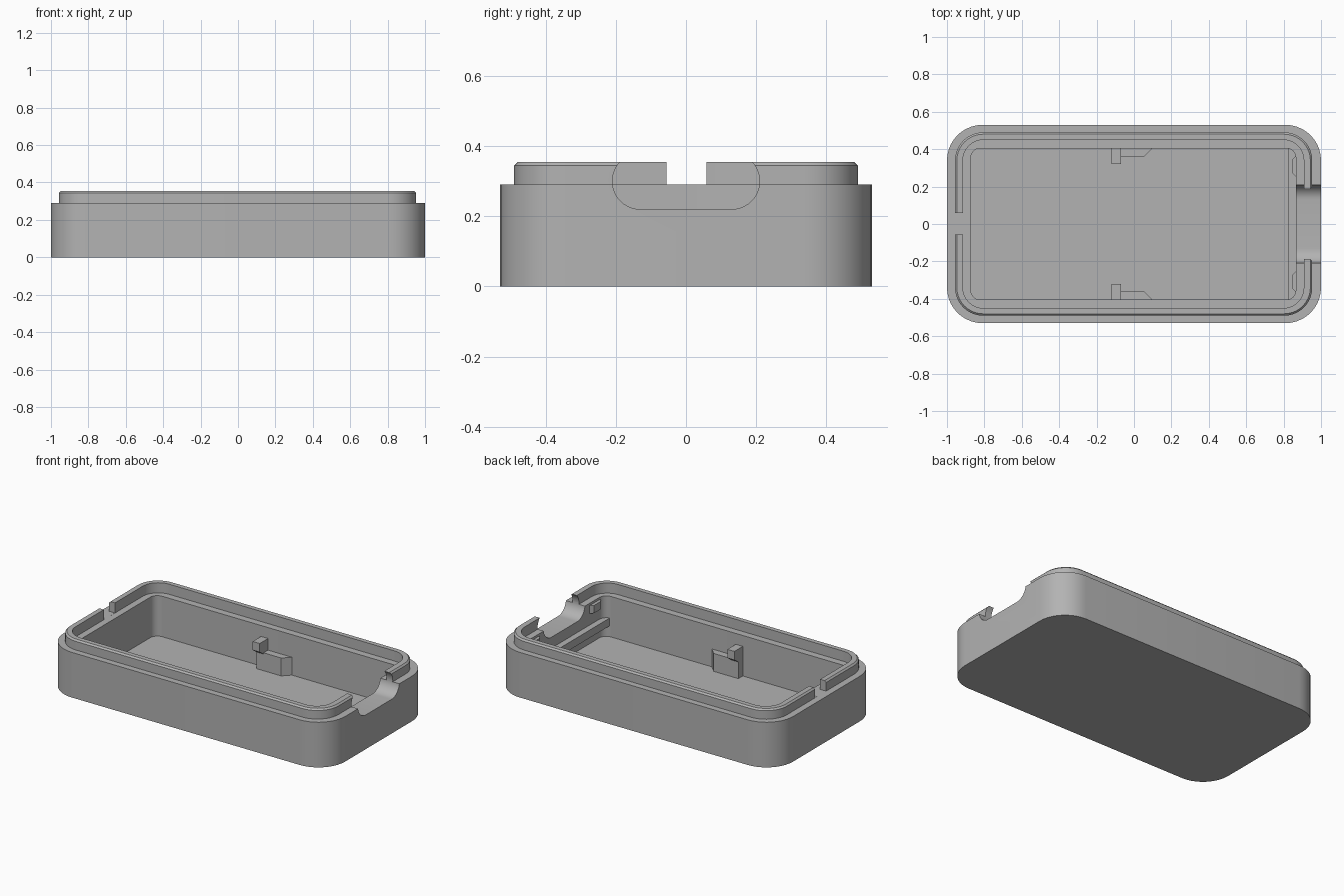
import bpy, bmesh, math
from mathutils import Vector

if "Cube" in bpy.data.objects:
    bpy.data.objects.remove(bpy.data.objects["Cube"])

grey = bpy.data.materials.new("plain grey")
grey.use_nodes = True
colour = (0.45, 0.45, 0.45, 1)
grey.diffuse_color = colour
grey.node_tree.nodes["Principled BSDF"].inputs["Base Color"].default_value = colour


def add_object(name, bm):
    bmesh.ops.recalc_face_normals(bm, faces=bm.faces)
    mesh = bpy.data.meshes.new(name)
    bm.to_mesh(mesh)
    bm.free()
    mesh.materials.append(grey)
    obj = bpy.data.objects.new(name, mesh)
    bpy.context.collection.objects.link(obj)
    return obj


def rounded(x0, x1, y0, y1, r, steps=10):
    """Corner points of a rounded rectangle, counter-clockwise."""
    pts = []
    corners = [(x1 - r, y1 - r), (x0 + r, y1 - r), (x0 + r, y0 + r), (x1 - r, y0 + r)]
    for i, (cx, cy) in enumerate(corners):
        for k in range(steps + 1):
            a = math.pi / 2 * (i + k / steps)
            pts.append((cx + r * math.cos(a), cy + r * math.sin(a)))
    return pts


def skin(name, loops):
    """Closed solid through a stack of equal-length point loops."""
    bm = bmesh.new()
    rings = [[bm.verts.new(p) for p in loop] for loop in loops]
    for a, b in zip(rings, rings[1:]):
        for i in range(len(a)):
            j = (i + 1) % len(a)
            bm.faces.new((a[i], a[j], b[j], b[i]))
    bm.faces.new(rings[0])
    bm.faces.new(rings[-1])
    return add_object(name, bm)


def prism(name, outline, lo, hi, axis):
    """Extrude a 2D outline along x (outline is y,z), y (x,z) or z (x,y)."""
    def place(p, h):
        v = list(p)
        v.insert(axis, h)
        return Vector(v)
    return skin(name, [[place(p, h) for p in outline] for h in (lo, hi)])


def box(name, x, y, z):
    return prism(name, [(x[0], y[0]), (x[1], y[0]), (x[1], y[1]), (x[0], y[1])], z[0], z[1], 2)


# Tray: outer wall, step, raised lip with chamfer, inner ledge, cavity floor
sections = [
    (-1.0, 1.0, 0.53, 0.19, 0.0),
    (-1.0, 1.0, 0.53, 0.19, 0.29),
    (-0.957, 0.953, 0.49, 0.15, 0.29),
    (-0.957, 0.953, 0.49, 0.15, 0.345),
    (-0.947, 0.943, 0.48, 0.14, 0.355),
    (-0.915, 0.908, 0.45, 0.11, 0.355),
    (-0.915, 0.908, 0.45, 0.11, 0.29),
    (-0.872, 0.865, 0.405, 0.05, 0.29),
    (-0.872, 0.865, 0.405, 0.05, 0.03),
]
tray = skin("tray", [[(px, py, z) for px, py in rounded(x0, x1, -y, y, r)]
                     for x0, x1, y, r, z in sections])

# Openings: rounded port in one end, lip gap in the other
port = prism("port_cutter", rounded(-0.21, 0.21, 0.22, 0.38, 0.0799), 0.84, 1.1, 0)
gap = box("gap_cutter", (-1.1, -0.9), (-0.055, 0.058), (0.2902, 0.5))
bpy.context.view_layer.objects.active = tray
for cutter in (port, gap):
    mod = tray.modifiers.new("cut", "BOOLEAN")
    mod.operation = "DIFFERENCE"
    mod.solver = "EXACT"
    mod.object = cutter
    bpy.ops.object.modifier_apply(modifier=mod.name)
    bpy.data.objects.remove(cutter)

# Smooth the rounded corners, keep edges sharp
bpy.ops.object.select_all(action="DESELECT")
tray.select_set(True)
bpy.ops.object.shade_smooth_by_angle(angle=math.radians(30))

# Board rail along the port end
box("board_rail", (0.825, 0.87), (-0.406, 0.406), (0.10, 0.15))

for side, s in (("front", -1), ("back", 1)):
    # Board clip: post, overhanging hook and bevelled support
    box(f"{side}_clip_post", (-0.12, -0.07), sorted((s * 0.36, s * 0.41)), (0.025, 0.22))
    prism(f"{side}_clip_hook", [(s * 0.37, 0.13), (s * 0.32, 0.165), (s * 0.32, 0.22), (s * 0.37, 0.22)],
          -0.12, -0.07, 0)
    prism(f"{side}_clip_support", [(-0.07, s * 0.41), (-0.07, s * 0.36), (0.055, s * 0.36), (0.105, s * 0.41)],
          0.025, 0.145, 2)
    # Small catch beside the port
    prism(f"{side}_catch", [(0.87, s * 0.25), (0.845, s * 0.275), (0.845, s * 0.345), (0.87, s * 0.37)],
          0.225, 0.275, 2)
